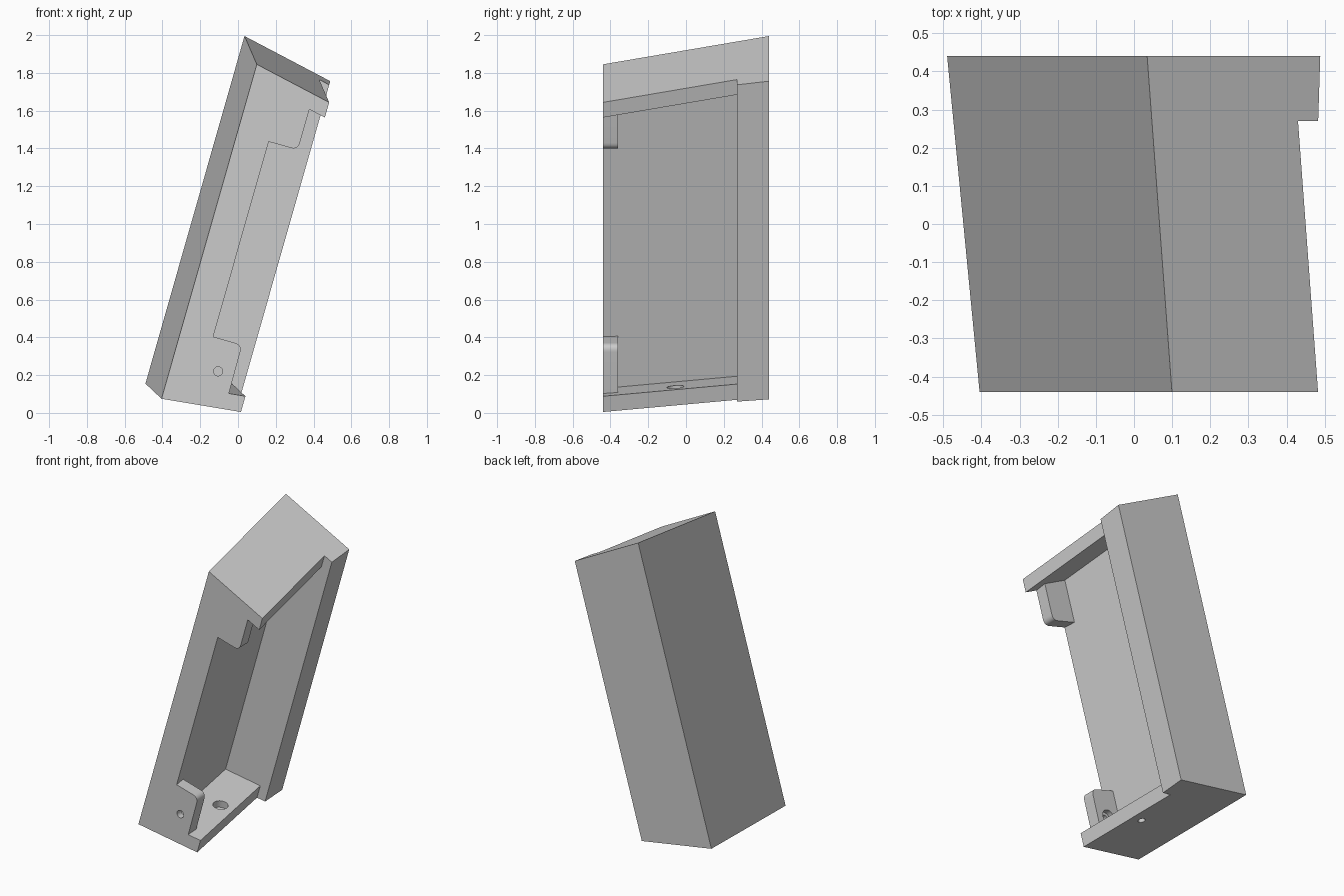
import bpy, bmesh
from mathutils import Vector as V

if "Cube" in bpy.data.objects:
    bpy.data.objects.remove(bpy.data.objects["Cube"])

FRONT, BACK, WALL = -0.44, 0.44, 0.27
SIDE = V((1, 0.1225, -0.285))      # normal of the slanted side, pointing inward
TOP = V((0.526, -0.1313, 1))       # outward normal of the top
BASE = V((0.1667, -0.0748, 1))     # normal of the base, pointing inward
LIP = V((1, 0, -0.285))
Y = V((0, 1, 0))
side_pt = V((-0.405, FRONT, 0.075))
top_pt = V((0.10, FRONT, 1.845))
floor_pt = side_pt + V((0.18, 0, 0))
rim_pt = V((0.483, FRONT, 1.645))
lip_pt = V((0.483, WALL, 1.737))


def to_object(bm, name):
    bmesh.ops.recalc_face_normals(bm, faces=bm.faces)
    me = bpy.data.meshes.new(name)
    bm.to_mesh(me)
    bm.free()
    ob = bpy.data.objects.new(name, me)
    bpy.context.collection.objects.link(ob)
    return ob


def solid(name, *planes):
    """Convex block bounded by planes given as (point, outward normal)."""
    bm = bmesh.new()
    bmesh.ops.create_cube(bm, size=6)
    for co, no in planes:
        r = bmesh.ops.bisect_plane(bm, geom=bm.verts[:] + bm.edges[:] + bm.faces[:],
                                   plane_co=co, plane_no=no, clear_outer=True)
        cut = [g for g in r["geom_cut"] if isinstance(g, bmesh.types.BMEdge)]
        bmesh.ops.contextual_create(bm, geom=cut)
    return to_object(bm, name)


def rod(name, point, axis, radius, start, end, sides=32):
    """Cylinder along axis, from start to end measured from point."""
    axis = axis.normalized()
    bm = bmesh.new()
    bmesh.ops.create_cone(bm, cap_ends=True, segments=sides, radius1=radius,
                          radius2=radius, depth=end - start)
    mat = axis.to_track_quat('Z', 'Y').to_matrix().to_4x4()
    mat.translation = V(point) + axis * (start + end) / 2
    bm.transform(mat)
    return to_object(bm, name)


def tab_block(name, before, corner, after, *rest):
    """Profile in the x-z plane with one rounded corner, extruded along y."""
    b, c, a = V(before), V(corner), V(after)
    p = c + (b - c).normalized() * 0.04
    q = c + (a - c).normalized() * 0.04
    arc = [p * (1 - t) ** 2 + c * 2 * t * (1 - t) + q * t * t for t in [i / 8 for i in range(9)]]
    pts = [b, *arc, a, *map(V, rest)]
    bm = bmesh.new()
    f = bm.faces.new([bm.verts.new((x, -2, z)) for x, z in pts])
    r = bmesh.ops.extrude_face_region(bm, geom=[f])
    bmesh.ops.translate(bm, vec=(0, 2 - 0.36, 0),
                        verts=[g for g in r["geom"] if isinstance(g, bmesh.types.BMVert)])
    return to_object(bm, name)


def cut(target, tool):
    tool.hide_render = True
    m = target.modifiers.new("cut", 'BOOLEAN')
    m.operation, m.solver, m.object = 'DIFFERENCE', 'EXACT', tool
    bpy.context.view_layer.objects.active = target
    bpy.ops.object.modifier_apply(modifier=m.name)
    bpy.data.objects.remove(tool)


# Slanted outer block
body = solid("open_tilted_housing", (side_pt, -SIDE), (side_pt, -BASE), (top_pt, TOP),
             (V((0, FRONT, 0)), -Y), (V((0, BACK, 0)), Y), (lip_pt + V((0.2, 0, 0)), LIP))

# Open side: back wall lip, then the receding rim
cut(body, solid("lip_cutter", (lip_pt, -LIP), (V((0, 0, 0)), -Y)))
cut(body, solid("rim_cutter", (rim_pt, -SIDE), (V((0, WALL, 0)), Y)))

# Cavity open to the front and right, leaving two mounting tabs
cavity = solid("cavity_cutter", (floor_pt, -SIDE), (side_pt + V((0, 0, 0.087)), -BASE),
               (top_pt - V((0, 0, 0.092)), TOP), (V((0, WALL, 0)), Y))
cut(cavity, tab_block("lower_tab", (-0.33, 0.46), (0.022, 0.36), (-0.09, -0.05), (-0.4, -0.05)))
cut(cavity, tab_block("upper_tab", (0.0, 1.482), (0.317, 1.392), (0.433, 1.8), (0.05, 1.8)))
cut(body, cavity)

# Tab holes with wider pockets behind
for x, z in [(0.28, 1.57), (-0.105, 0.22)]:
    cut(body, rod("tab_hole", (x, FRONT, z), Y, 0.024, -0.1, 0.12))
    cut(body, rod("tab_pocket", (x, FRONT, z), Y, 0.042, 0.045, 0.12))

# Top and base wall holes, pocketed from inside
for p, n in [((0.37, -0.03, 1.757), -TOP), ((-0.1, -0.05, 0.053), BASE)]:
    cut(body, rod("wall_hole", p, n, 0.022, -0.1, 0.16))
    cut(body, rod("wall_pocket", p, n, 0.045, 0.04, 0.14))

# Back wall hole with hexagonal pocket
cut(body, rod("back_hole", (0.135, WALL, 0.97), Y, 0.024, -0.1, 0.3))
cut(body, rod("back_hex", (0.135, WALL, 0.97), Y, 0.042, -0.1, 0.06, 6))

# Cable groove through the slanted wall and shallow round recess outside
cut(body, rod("cable_groove", (-0.153, -0.438, 0.962), SIDE, 0.025, -0.1, 0.22))
cut(body, rod("disc_recess", (-0.153, FRONT, 0.96), SIDE, 0.47, -0.05, 0.002, 96))

bpy.ops.object.select_all(action='DESELECT')
body.select_set(True)
bpy.context.view_layer.objects.active = body
bpy.ops.object.shade_smooth_by_angle(angle=0.5)
